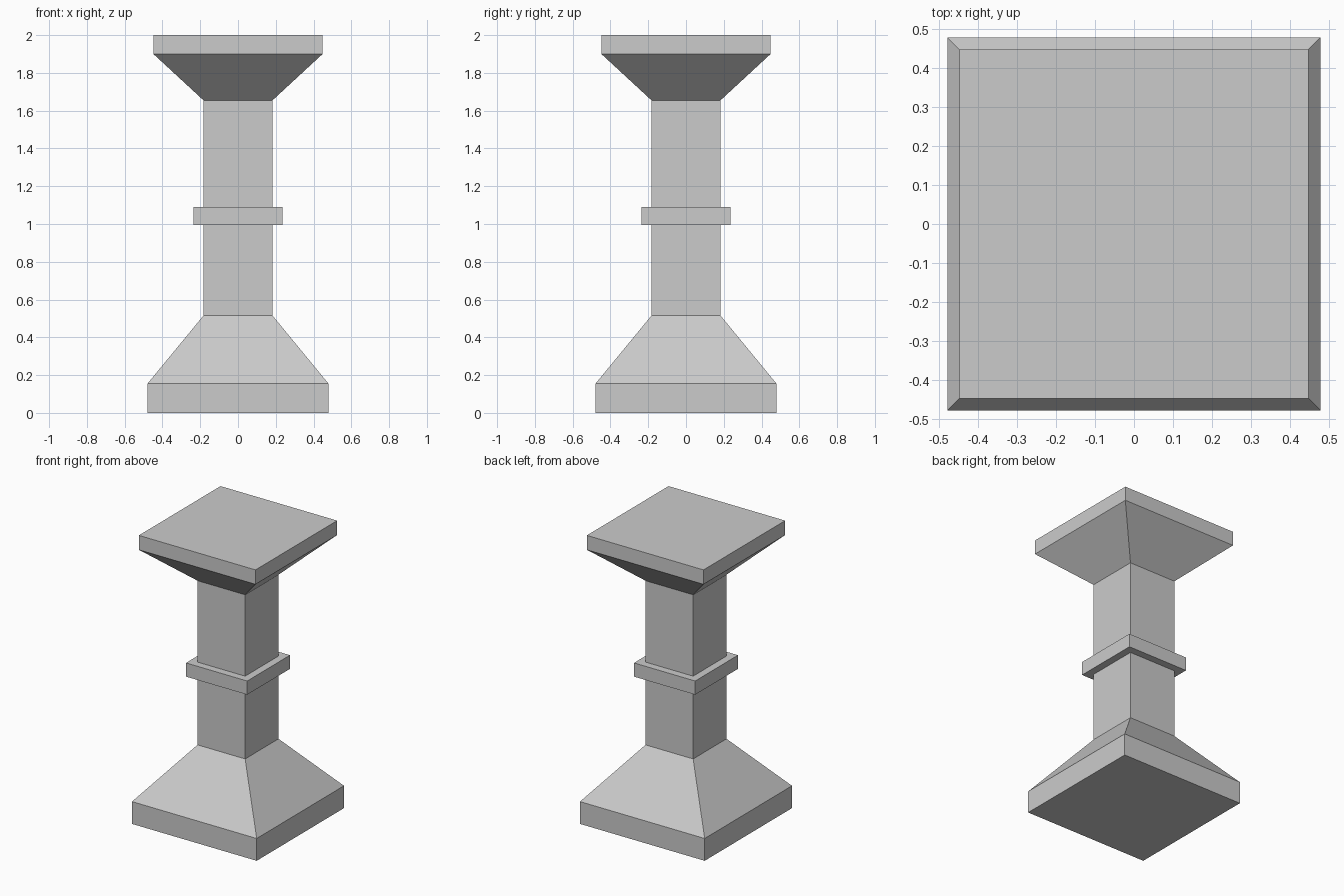
import bpy
import bmesh

if "Cube" in bpy.data.objects:
    bpy.data.objects.remove(bpy.data.objects["Cube"])

# Half-width and height of each square section, bottom to top
PROFILE = [
    (0.479, 0.0), (0.479, 0.155),      # plinth
    (0.183, 0.515),                    # sloped foot
    (0.183, 0.995), (0.235, 0.995),    # shaft, underside of the band
    (0.235, 1.09), (0.183, 1.09),      # band
    (0.183, 1.655),                    # upper shaft
    (0.448, 1.90), (0.448, 2.0),       # flared capital and top slab
]


def square_column(name, profile):
    """Stack square sections into one closed, flat-shaded mesh."""
    bm = bmesh.new()
    corners = [(-1, -1), (1, -1), (1, 1), (-1, 1)]
    rings = [[bm.verts.new((sx * h, sy * h, z)) for sx, sy in corners]
             for h, z in profile]
    for low, high in zip(rings, rings[1:]):
        for i in range(4):
            j = (i + 1) % 4
            bm.faces.new((low[i], low[j], high[j], high[i]))
    bm.faces.new(rings[0][::-1])
    bm.faces.new(rings[-1])
    mesh = bpy.data.meshes.new(name)
    bm.to_mesh(mesh)
    bm.free()
    obj = bpy.data.objects.new(name, mesh)
    bpy.context.collection.objects.link(obj)
    return obj


# Square pillar: plinth, shaft with band, capital
square_column("pillar", PROFILE)
